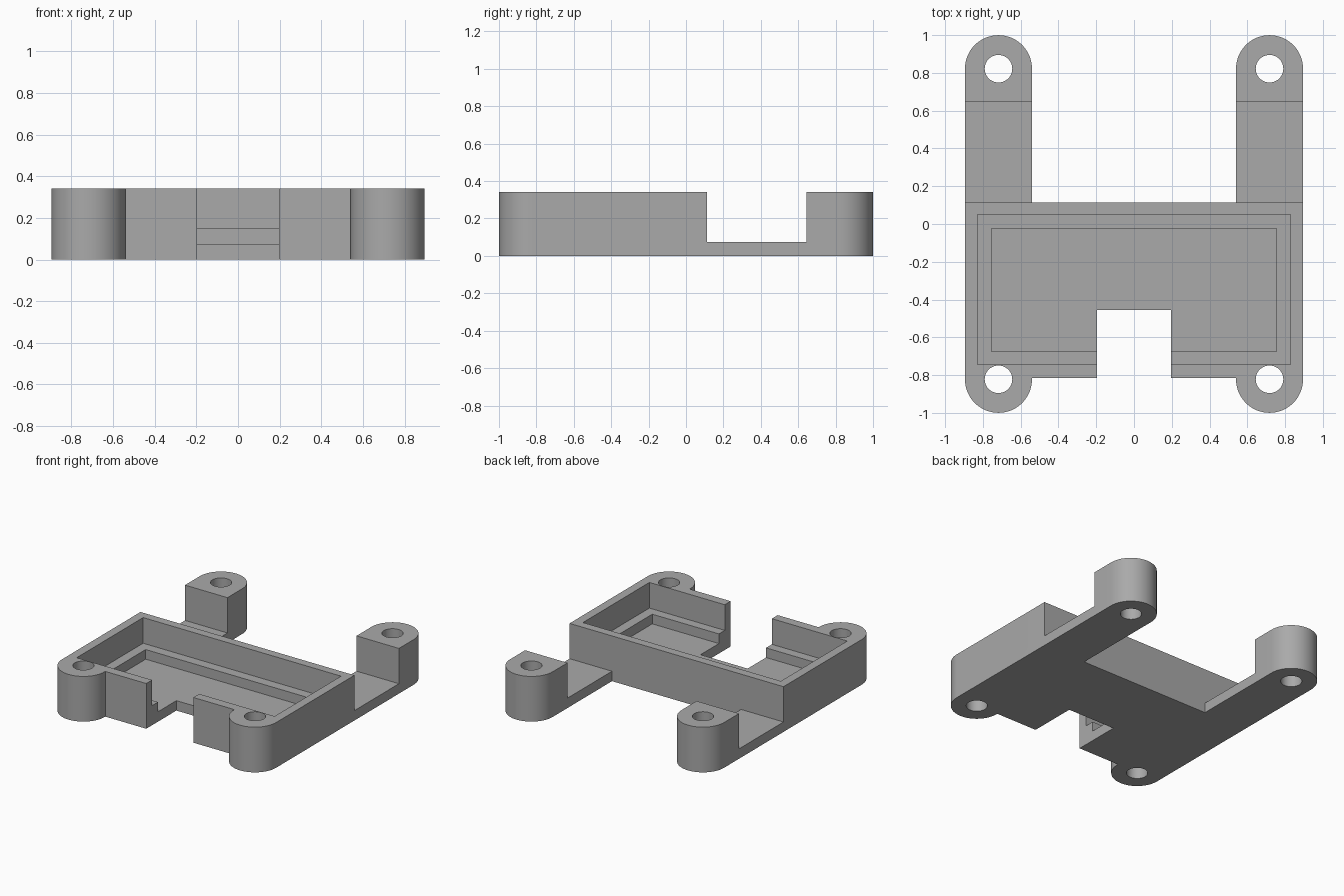
import bpy, bmesh, math

cube = bpy.data.objects.get("Cube")
if cube:
    bpy.data.objects.remove(cube, do_unlink=True)

# Main dimensions
HEIGHT, FLOOR, LEDGE = 0.342, 0.075, 0.148
OUT_X, IN_X = 0.895, 0.54
BOSS_X, BOSS_Y, BOSS_R, HOLE_R = 0.7175, 0.822, 0.1775, 0.073
BACK_Y, FRONT_Y = 0.113, -0.815
NOTCH_X, NOTCH_Y = 0.197, -0.455

grey = bpy.data.materials.new("plain_grey")
grey.use_nodes = True
colour = (0.4, 0.4, 0.4, 1)
grey.diffuse_color = colour
grey.node_tree.nodes["Principled BSDF"].inputs["Base Color"].default_value = colour


def prism(name, outline, z0, z1):
    """Extrude a counter-clockwise outline from z0 to z1."""
    bm = bmesh.new()
    base = bm.faces.new([bm.verts.new((x, y, z0)) for x, y in outline])
    top = bmesh.ops.extrude_face_region(bm, geom=[base])["geom"]
    for v in top:
        if isinstance(v, bmesh.types.BMVert):
            v.co.z = z1
    bmesh.ops.recalc_face_normals(bm, faces=bm.faces)
    mesh = bpy.data.meshes.new(name)
    bm.to_mesh(mesh)
    bm.free()
    mesh.materials.append(grey)
    obj = bpy.data.objects.new(name, mesh)
    bpy.context.collection.objects.link(obj)
    return obj


def box(name, x0, x1, y0, y1, z0, z1):
    return prism(name, [(x0, y0), (x1, y0), (x1, y1), (x0, y1)], z0, z1)


def arc(cx, cy, r, start, end, steps):
    angles = [math.radians(start + (end - start) * i / steps) for i in range(steps + 1)]
    return [(cx + r * math.cos(a), cy + r * math.sin(a)) for a in angles]


# Bracket plan: a central tray with four rounded corner bosses and a front notch
right_half = [(NOTCH_X, NOTCH_Y), (NOTCH_X, FRONT_Y), (IN_X, FRONT_Y)]
right_half += arc(BOSS_X, -BOSS_Y, BOSS_R, 180, 360, 32)
right_half += arc(BOSS_X, BOSS_Y, BOSS_R, 0, 180, 32)
right_half += [(IN_X, BACK_Y)]
plan = right_half + [(-x, y) for x, y in reversed(right_half)]
body = prism("mounting_bracket", plan, 0, HEIGHT)

# Stepped tray pocket, lowered arms and screw holes
cutters = [
    box("pocket_cutter", -0.828, 0.828, -0.745, 0.049, LEDGE, 0.5),
    box("recess_cutter", -0.755, 0.755, -0.675, -0.025, FLOOR, 0.5),
    box("arm_cutter", -1, 1, BACK_Y, 0.645, FLOOR, 0.5),
]
for sx in (-1, 1):
    for sy in (-1, 1):
        circle = arc(sx * BOSS_X, sy * BOSS_Y, HOLE_R, 0, 360, 40)[:-1]
        cutters.append(prism("hole_cutter", circle, -0.1, 0.5))

bpy.context.view_layer.objects.active = body
body.select_set(True)
for cutter in cutters:
    cutter.hide_render = True
    mod = body.modifiers.new("cut", 'BOOLEAN')
    mod.operation, mod.solver, mod.object = 'DIFFERENCE', 'EXACT', cutter
    bpy.ops.object.modifier_apply(modifier=mod.name)
    bpy.data.objects.remove(cutter, do_unlink=True)

bpy.ops.object.shade_smooth_by_angle(angle=math.radians(30))
